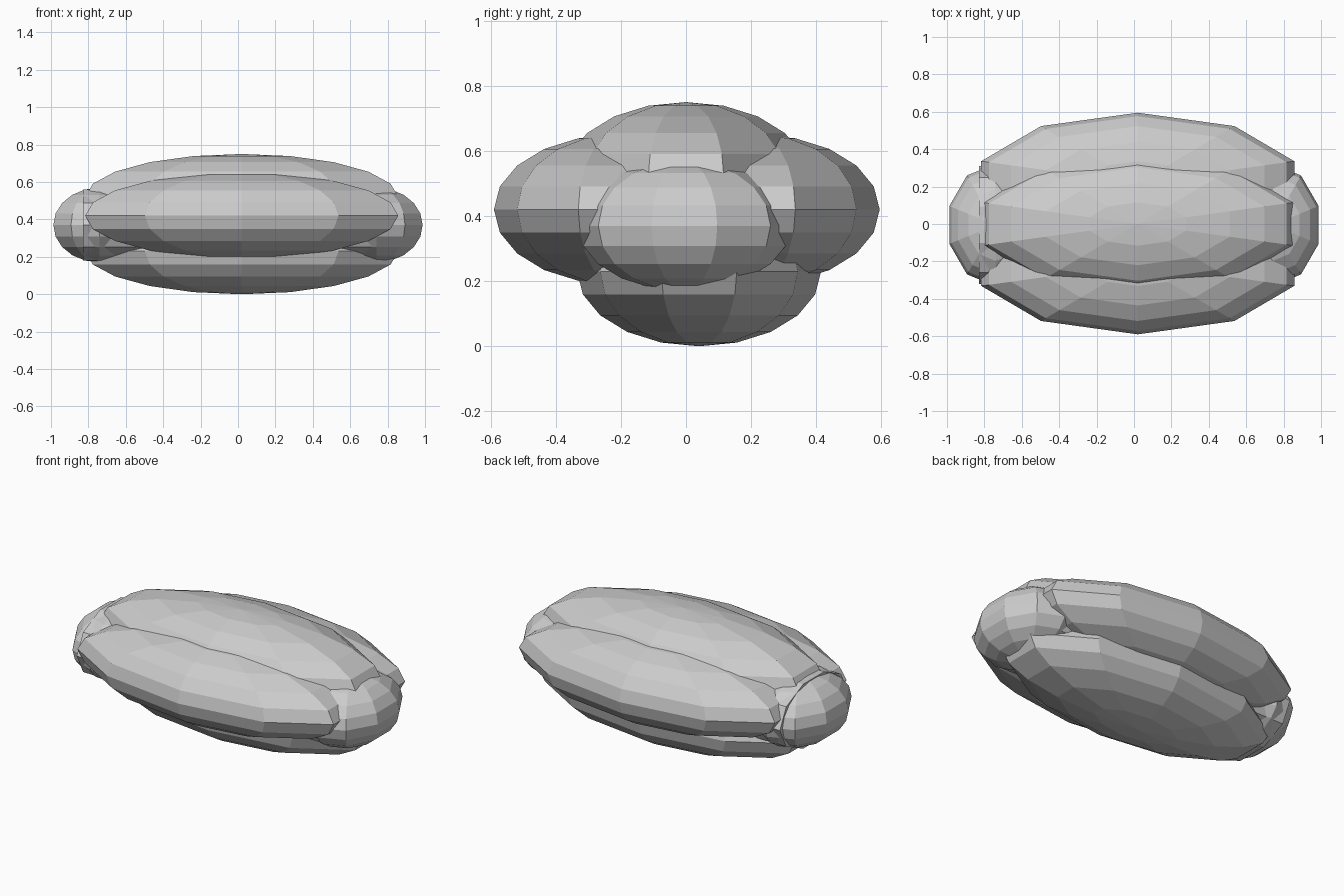
import bpy

if "Cube" in bpy.data.objects:
    bpy.data.objects.remove(bpy.data.objects["Cube"])

# Low-poly ellipsoid with vertical poles
def ellipsoid(name, centre, radii):
    bpy.ops.mesh.primitive_uv_sphere_add(segments=10, ring_count=10, radius=1, location=centre)
    ob = bpy.context.object
    ob.name = name
    # first vertex column lies on the x axis
    ob.scale = radii
    bpy.ops.object.transform_apply(location=False, rotation=False, scale=True)
    bpy.ops.object.shade_flat()
    return ob

# Four long outer lobes
LOBE = (0.88, 0.375, 0.23)
for name, y, z in (("upper_lobe", 0, 0.52), ("lower_lobe", 0.04, 0.23),
                   ("front_lobe", -0.215, 0.42), ("back_lobe", 0.22, 0.42)):
    ob = ellipsoid(name, (0.02, y, z), LOBE)

# Rounded ends of the core
for side, name in ((-1, "left_end"), (1, "right_end")):
    ellipsoid(name, (side * 0.74, -0.005, 0.37), (0.26, 0.327, 0.2))

# Core bar joining the ends
bpy.ops.mesh.primitive_cylinder_add(vertices=10, radius=1, depth=1.58, location=(-0.04, -0.005, 0.37),
                                    rotation=(0, 1.5707963, 0))
core = bpy.context.object
core.name = "core"
bpy.ops.object.transform_apply(location=False, rotation=True, scale=False)
core.scale = (1, 0.315, 0.2)
bpy.ops.object.transform_apply(location=False, rotation=False, scale=True)
